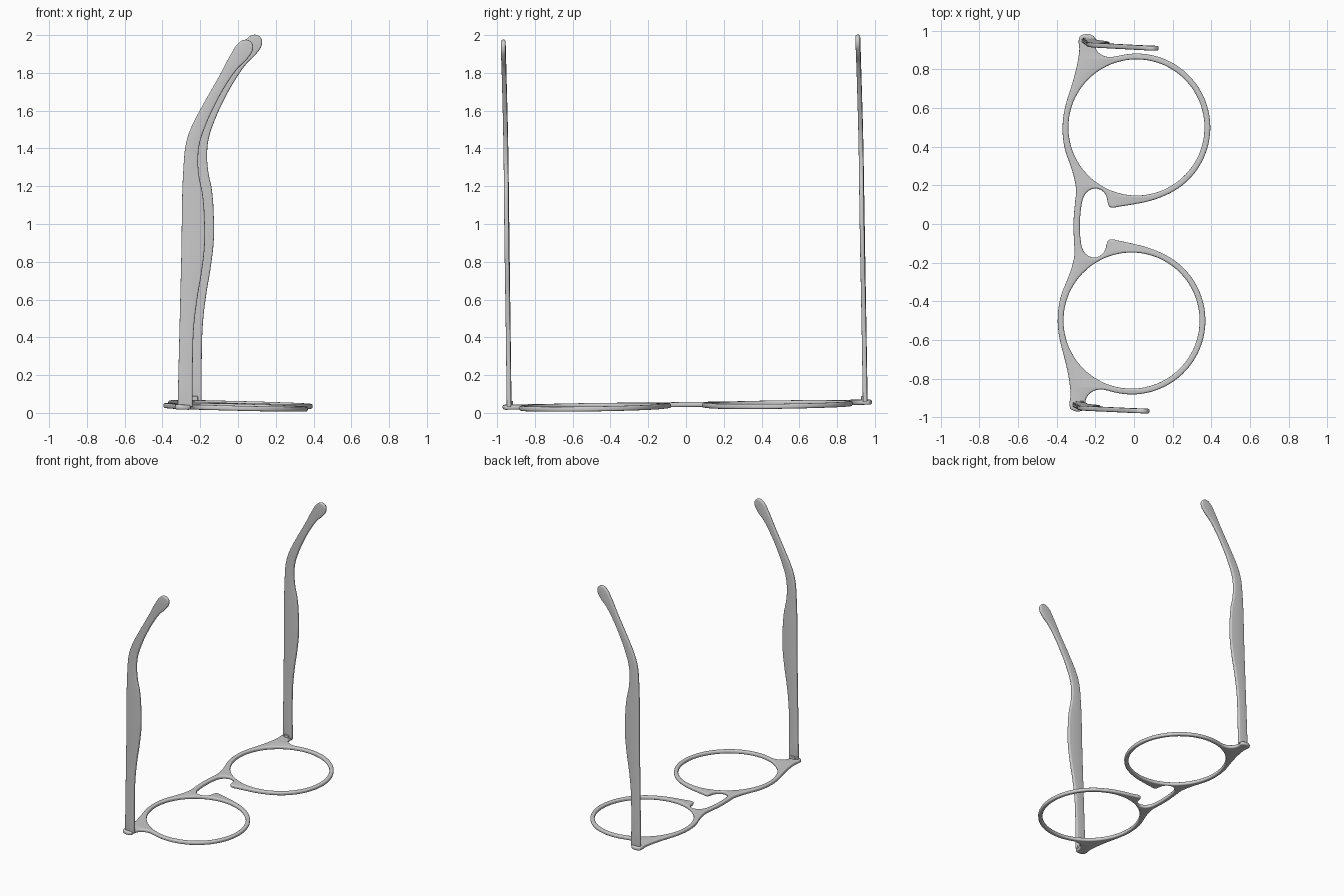
import bpy, bmesh
from math import sin, cos, pi, atan2, radians
from mathutils import Matrix

if "Cube" in bpy.data.objects:
    bpy.data.objects.remove(bpy.data.objects["Cube"])

# Slight overall lean of the whole model
POSE = (Matrix.Translation((0, 0, 0.037)) @ Matrix.Rotation(-0.025, 4, 'Z')
        @ Matrix.Rotation(0.025, 4, 'Y') @ Matrix.Rotation(0.014, 4, 'X'))


def finish(ob):
    bpy.ops.object.select_all(action='DESELECT')
    ob.select_set(True)
    bpy.context.view_layer.objects.active = ob
    if ob.type == 'CURVE':
        bpy.ops.object.convert(target='MESH')
        ob = bpy.context.view_layer.objects.active
    bm = bmesh.new()
    bm.from_mesh(ob.data)
    bmesh.ops.remove_doubles(bm, verts=bm.verts, dist=1e-5)
    bmesh.ops.recalc_face_normals(bm, faces=bm.faces)
    bm.to_mesh(ob.data)
    bm.free()
    bpy.ops.object.shade_smooth_by_angle(angle=radians(40))


def plate(name, loops, flat, bevel, matrix, corners=()):
    """Rounded-edge plate filled from smooth closed outlines."""
    cu = bpy.data.curves.new(name, 'CURVE')
    cu.dimensions = '2D'
    cu.fill_mode = 'BOTH'
    cu.resolution_u = 6
    cu.extrude, cu.bevel_depth, cu.bevel_resolution = flat, bevel, 3
    cu.offset = -bevel
    for pts in loops:
        sp = cu.splines.new('BEZIER')
        sp.bezier_points.add(len(pts) - 1)
        sp.use_cyclic_u = True
        for i, (bp, p) in enumerate(zip(sp.bezier_points, pts)):
            bp.co = (p[0], p[1], 0)
            kind = 'VECTOR' if i in corners else 'AUTO'
            bp.handle_left_type = bp.handle_right_type = kind
    ob = bpy.data.objects.new(name, cu)
    bpy.context.collection.objects.link(ob)
    ob.matrix_world = matrix
    finish(ob)


# Front frame: half outline from bridge top, round the rim, back to bridge
brow = [(-.313, 0), (-.308, .10), (-.304, .16), (-.312, .215), (-.335, .29),
        (-.365, .37), (-.379, .44), (-.382, .5), (-.379, .55), (-.366, .62),
        (-.343, .70), (-.325, .77), (-.313, .83), (-.306, .89), (-.308, .955),
        (-.30, .968), (-.235, .968), (-.228, .955), (-.229, .93),
        (-.22, .90), (-.195, .874), (-.155, .861), (-.115, .865)]
a0, a1 = atan2(.372, -.085), atan2(-.351, .15)
arc = [(.382 * cos(a0 + (a1 - a0) * i / 14), .5 + .382 * sin(a0 + (a1 - a0) * i / 14))
       for i in range(15)]
nose = [(.08, .122), (0, .103), (-.08, .088), (-.115, .082), (-.13, .088),
        (-.138, .105), (-.145, .135), (-.16, .160), (-.187, .176), (-.215, .177),
        (-.243, .163), (-.263, .135), (-.274, .09), (-.279, .04), (-.28, 0)]
half = brow + arc + nose
outline = half + [(x, -y) for x, y in half[-2:0:-1]]
holes = [[(.352 * cos(2 * pi * i / 24), s * .5 + .352 * sin(2 * pi * i / 24))
          for i in range(24)] for s in (1, -1)]
plate("front_frame", [outline] + holes, .004, .009, POSE)

# Temple arms: side profile with the bent ear tip
arm = [(-.296, .002), (-.296, .77), (-.295, 1.30), (-.286, 1.395), (-.263, 1.475),
       (-.216, 1.575), (-.12, 1.755), (-.054, 1.885), (-.025, 1.93), (.014, 1.953),
       (.047, 1.94), (.056, 1.905), (.030, 1.855), (-.022, 1.80), (-.079, 1.715),
       (-.137, 1.605), (-.184, 1.495), (-.212, 1.405), (-.22, 1.325), (-.212, 1.225),
       (-.19, 1.125), (-.176, .975), (-.173, .875), (-.185, .725), (-.206, .575),
       (-.220, .425), (-.222, .275), (-.217, .002)]
for side, s in (("right", 1), ("left", -1)):
    place = (POSE @ Matrix.Translation((0, s * .943, 0))
             @ Matrix.Rotation(s * .002, 4, 'X') @ Matrix.Rotation(pi / 2, 4, 'X'))
    plate("temple_arm_" + side, [arm], .004, .008, place, (0, len(arm) - 1))

    # Small hinge block in the corner
    bpy.ops.mesh.primitive_cube_add(size=1)
    hinge = bpy.context.object
    hinge.name = "hinge_" + side
    hinge.data.transform(Matrix.Diagonal((.04, .014, .03, 1)))
    hinge.matrix_world = POSE @ Matrix.Translation((-.257, s * .929, .018))
    mod = hinge.modifiers.new("round", 'BEVEL')
    mod.width, mod.segments = .003, 2
    finish(hinge)
